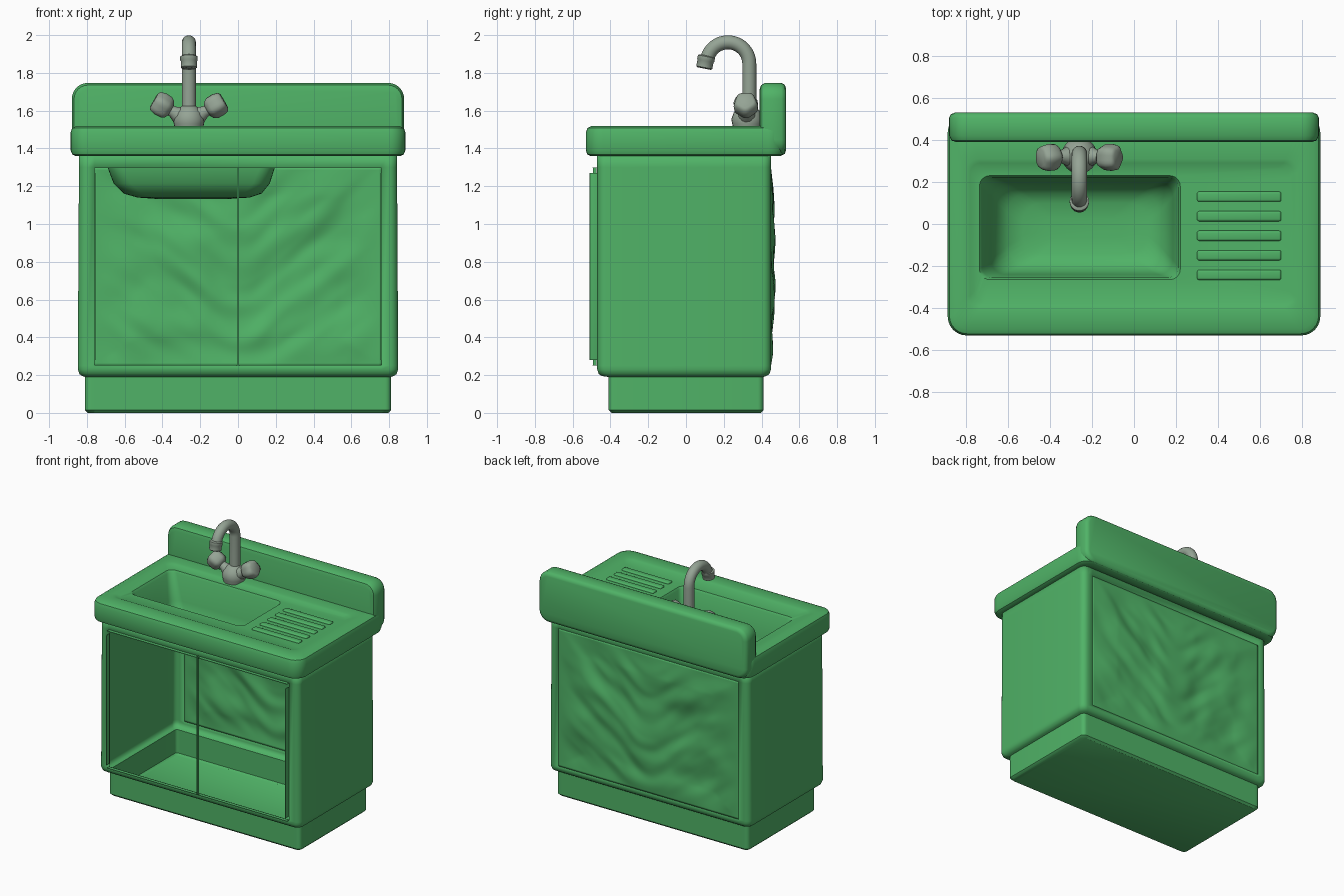
import bpy, bmesh, math
from mathutils import Vector, Matrix, noise

if "Cube" in bpy.data.objects:
    bpy.data.objects.remove(bpy.data.objects["Cube"])


def material(name, rgb, rough):
    m = bpy.data.materials.new(name)
    m.use_nodes = True
    m.diffuse_color = (*rgb, 1)
    node = m.node_tree.nodes["Principled BSDF"]
    node.inputs["Base Color"].default_value = (*rgb, 1)
    node.inputs["Roughness"].default_value = rough
    return m


GREEN = material("cabinet green", (0.08, 0.45, 0.135), 0.6)
GREY = material("tap grey", (0.30, 0.37, 0.30), 0.5)


def finish(bm, name, mat, thickness=0, closed=False):
    """Turn a bmesh into a smooth-shaded object, optionally with wall thickness."""
    if closed:
        bmesh.ops.recalc_face_normals(bm, faces=bm.faces)
    mesh = bpy.data.meshes.new(name)
    bm.to_mesh(mesh)
    bm.free()
    mesh.materials.append(mat)
    ob = bpy.data.objects.new(name, mesh)
    bpy.context.collection.objects.link(ob)
    bpy.ops.object.select_all(action='DESELECT')
    ob.select_set(True)
    bpy.context.view_layer.objects.active = ob
    bpy.ops.object.shade_smooth_by_angle(angle=math.radians(42))
    if thickness:
        mod = ob.modifiers.new("wall", 'SOLIDIFY')
        mod.thickness = thickness
        mod.offset = -1
    return ob


def skin(rings, cap_start=True, cap_end=True):
    """Bridge equal-length rings of points into a surface."""
    bm = bmesh.new()
    loops = [[bm.verts.new(p) for p in ring] for ring in rings]
    n = len(loops[0])
    for a, b in zip(loops, loops[1:]):
        for j in range(n):
            k = (j + 1) % n
            bm.faces.new((a[j], a[k], b[k], b[j]))
    if cap_start:
        bm.faces.new(loops[0][::-1])
    if cap_end:
        bm.faces.new(loops[-1])
    return bm


def rounded(x0, x1, y0, y1, z, r, cuts=(), steps=6):
    """Rounded rectangle, with optional extra points on the front and back edges."""
    pts = [(x, y0, z) for x in cuts]
    corners = [(x1 - r, y0 + r), (x1 - r, y1 - r), (x0 + r, y1 - r), (x0 + r, y0 + r)]
    for i, (cx, cy) in enumerate(corners):
        if i == 2:
            pts += [(x, y1, z) for x in reversed(cuts)]
        for s in range(steps + 1):
            t = math.pi / 2 * (i - 1 + s / steps)
            pts.append((cx + r * math.cos(t), cy + r * math.sin(t), z))
    return pts


def lathe(name, profile, loc, axis=(0, 0, 1), sides=24, lobes=0.0):
    """Revolve (radius, height) pairs around an axis, with optional grip lobes."""
    rot = Vector((0, 0, 1)).rotation_difference(Vector(axis)).to_matrix()
    rings = []
    for r, h in profile:
        ring = []
        for i in range(sides):
            t = math.tau * i / sides
            rr = r * (1 + lobes * math.cos(5 * t))
            ring.append(Vector(loc) + rot @ Vector((rr * math.cos(t), rr * math.sin(t), h)))
        rings.append(ring)
    return finish(skin(rings), name, GREY, closed=True)


def box(name, x0, x1, y0, y1, z0, z1, bevel=0.0):
    bm = bmesh.new()
    size = Matrix.Diagonal((x1 - x0, y1 - y0, z1 - z0, 1))
    mid = Matrix.Translation(((x0 + x1) / 2, (y0 + y1) / 2, (z0 + z1) / 2))
    bmesh.ops.create_cube(bm, size=1, matrix=mid @ size)
    if bevel:
        bmesh.ops.bevel(bm, geom=bm.edges[:], offset=bevel, segments=3, affect='EDGES', profile=0.5)
    return finish(bm, name, GREEN)


# Hollow cabinet with plinth: door opening in front, gap for the creased panel behind
DOOR_X, DOOR_LOW, DOOR_TOP = 0.76, 0.25, 1.30
FRONT, BACK = -0.47, 0.45
body = []
for hx, y0, y1, z, r in [
        (0.795, -0.395, 0.395, 0.0, 0.03), (0.81, -0.41, 0.41, 0.015, 0.03),
        (0.81, -0.41, 0.41, 0.19, 0.03), (0.825, -0.445, 0.425, 0.195, 0.04),
        (0.84, -0.462, 0.442, 0.206, 0.045), (0.848, FRONT, BACK, 0.23, 0.045),
        (0.848, FRONT, BACK, DOOR_LOW, 0.045), (0.842, FRONT, BACK, DOOR_TOP, 0.045),
        (0.842, FRONT, BACK, 1.38, 0.045)]:
    body.append(rounded(-hx, hx, y0, y1, z, r, cuts=(-DOOR_X, DOOR_X)))
bm = skin(body, cap_end=False)
opening = [f for f in bm.faces if all(
    abs(v.co.x) < DOOR_X + 0.001 and DOOR_LOW - 0.001 < v.co.z < DOOR_TOP + 0.001
    for v in f.verts)]
bmesh.ops.delete(bm, geom=opening, context='FACES')
finish(bm, "cabinet_body", GREEN, thickness=0.01)

# Creased back panel with folds fanning upwards from the middle
bm = bmesh.new()
NX, NZ = 110, 76
grid = []
for i in range(NX + 1):
    row = []
    for k in range(NZ + 1):
        u, w = i / NX, k / NZ
        x = DOOR_X * (2 * u - 1)
        z = DOOR_LOW + (DOOR_TOP - DOOR_LOW) * w
        side = math.tanh(x * 6)
        along, across = x * side * 0.8 + z * 0.6, z * 0.8 - x * side * 0.6
        fold = noise.noise(Vector((along * 2.2, across * 6.5, side * 0.4)))
        fold += 0.4 * noise.noise(Vector((along * 5, across * 11, 4 + side * 0.4)))
        edge = min(1, 7 * u, 7 * (1 - u), 7 * w, 7 * (1 - w))
        row.append(bm.verts.new((x, BACK + edge * (0.006 + 0.028 * fold), z)))
    grid.append(row)
for a, b in zip(grid, grid[1:]):
    for k in range(NZ):
        bm.faces.new((a[k], a[k + 1], b[k + 1], b[k]))
finish(bm, "back_panel", GREEN, thickness=0.008)

# Thin remaining door edges around the opening
for name, s in (("left", 1), ("right", -1)):
    xs = sorted((s * DOOR_X, s * (DOOR_X - 0.006)))
    box(name + "_door_edge", *xs, -0.51, FRONT, 0.28, 1.27, 0.002)
    xs = sorted((s * 0.01, s * DOOR_X))
    box(name + "_door_bottom_edge", *xs, -0.495, FRONT, DOOR_LOW, DOOR_LOW + 0.004)
    box(name + "_door_top_edge", *xs, -0.495, FRONT, DOOR_TOP - 0.004, DOOR_TOP)
box("door_meeting_edge", -0.004, 0.004, -0.492, -0.475, DOOR_LOW, DOOR_TOP)

# Worktop, sunken tray and basin as one continuous skin
top = []
for x0, x1, y0, y1, z, r in [
        (-0.80, 0.80, -0.43, 0.43, 1.36, 0.05), (-0.86, 0.86, -0.505, 0.50, 1.36, 0.07),
        (-0.878, 0.878, -0.523, 0.518, 1.369, 0.085), (-0.886, 0.886, -0.53, 0.525, 1.39, 0.09),
        (-0.886, 0.886, -0.53, 0.525, 1.485, 0.09), (-0.878, 0.878, -0.522, 0.518, 1.508, 0.085),
        (-0.855, 0.855, -0.50, 0.50, 1.519, 0.07), (-0.80, 0.78, -0.41, 0.31, 1.52, 0.06),
        (-0.78, 0.76, -0.39, 0.29, 1.515, 0.05), (-0.76, 0.74, -0.37, 0.27, 1.506, 0.05),
        (-0.735, 0.22, -0.265, 0.23, 1.505, 0.05), (-0.722, 0.21, -0.255, 0.222, 1.49, 0.05),
        (-0.68, 0.185, -0.24, 0.20, 1.30, 0.07), (-0.65, 0.16, -0.225, 0.18, 1.22, 0.08),
        (-0.60, 0.12, -0.19, 0.145, 1.17, 0.09), (-0.53, 0.06, -0.14, 0.10, 1.15, 0.09),
        (-0.42, -0.06, -0.07, 0.03, 1.142, 0.045)]:
    top.append(rounded(x0, x1, y0, y1, z, r))
finish(skin(top, cap_start=False), "worktop_with_basin", GREEN, thickness=0.01)

# Drainer ridges
for i in range(5):
    y = 0.13 - i * 0.093
    box(f"drainer_ridge_{i + 1}", 0.30, 0.70, y - 0.024, y + 0.024, 1.495, 1.517, 0.01)

# Splashback, skinned from front to back
splash = []
for inset, y in ((0.035, 0.39), (0.012, 0.397), (0, 0.42), (0, 0.505), (0.01, 0.523), (0.03, 0.53)):
    ring = rounded(-0.88 + inset, 0.88 - inset, 1.362 + inset, 1.747 - inset, y, 0.085 - inset)
    splash.append([(x, t, z) for x, z, t in ring])
finish(skin(splash), "splashback", GREEN, closed=True)

# Tap base and knobs
TX, TY = -0.26, 0.325
lathe("tap_base", [(0.075, 1.505), (0.08, 1.53), (0.085, 1.555), (0.072, 1.59),
                   (0.05, 1.615), (0.036, 1.625)], (TX, TY, 0))
for name, s in (("left", 1), ("right", -1)):
    axis = Vector((s * 0.86, -0.05, 0.5)).normalized()
    start = Vector((TX, TY, 1.545))
    lathe(name + "_tap_arm", [(0.045, 0), (0.045, 0.07), (0.03, 0.1), (0.03, 0.15)], start, axis)
    lathe(name + "_tap_knob", [(0.034, 0.112), (0.05, 0.122), (0.061, 0.14), (0.063, 0.175),
                               (0.056, 0.205), (0.042, 0.215)], start, axis, sides=30, lobes=0.05)

# Curved spout swept along a hook path
PY, ARC_Y, ARC_Z, ARC_R = 0.335, 0.222, 1.849, 0.113
path = [(PY, 1.54), (PY, 1.7)]
path += [(ARC_Y + ARC_R * math.cos(t), ARC_Z + ARC_R * math.sin(t))
         for t in (math.radians(172) * i / 20 for i in range(21))]
rings = []
for i, (y, z) in enumerate(path):
    a, b = path[max(i - 1, 0)], path[min(i + 1, len(path) - 1)]
    d = Vector((0, b[0] - a[0], b[1] - a[1])).normalized()
    n = Vector((0, -d.z, d.y))
    rings.append([Vector((TX, y, z)) + 0.037 * (math.cos(t) * n + math.sin(t) * Vector((1, 0, 0)))
                  for t in (math.tau * k / 20 for k in range(20))])
finish(skin(rings), "tap_spout", GREY, closed=True)
lathe("spout_nozzle", [(0.036, -0.012), (0.046, -0.006), (0.046, 0.014), (0.043, 0.018),
                       (0.043, 0.052), (0.036, 0.058)],
      (TX, 0.107, 1.88), (0, -0.2, -1))
